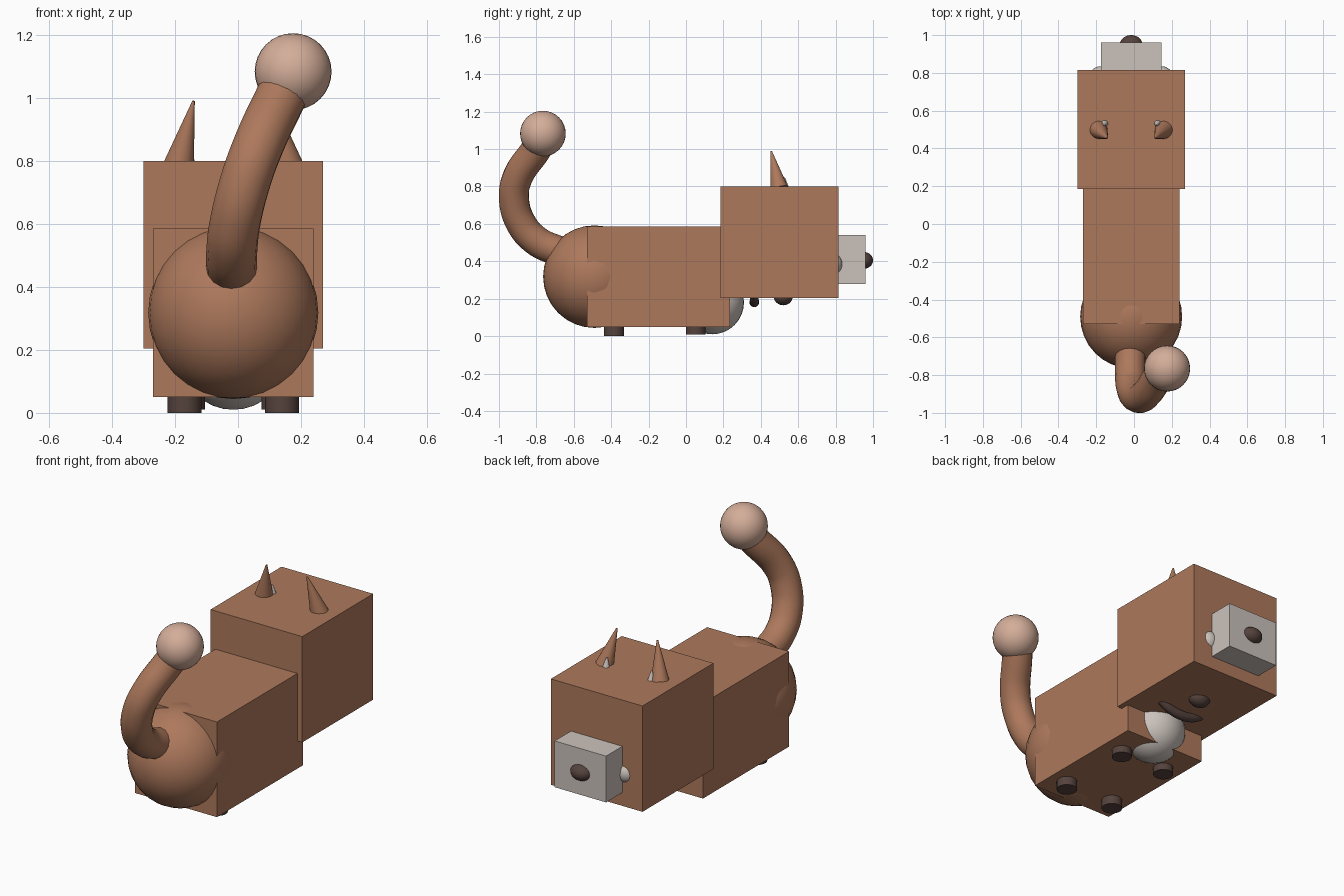
import bpy
import math
from mathutils import Vector

cube = bpy.data.objects.get("Cube")
if cube:
    bpy.data.objects.remove(cube, do_unlink=True)

MID = -0.015  # x of the body's mirror plane


def material(name, rgb):
    m = bpy.data.materials.new(name)
    m.use_nodes = True
    m.diffuse_color = (*rgb, 1)
    m.node_tree.nodes["Principled BSDF"].inputs["Base Color"].default_value = (*rgb, 1)
    return m


FUR = material("brown fur", (0.42, 0.19, 0.107))
PALE = material("pale grey", (0.60, 0.54, 0.50))
PEACH = material("peach tip", (0.66, 0.42, 0.32))
DARK = material("dark brown", (0.09, 0.055, 0.046))


def finish(name, mat, smooth=True):
    ob = bpy.context.object
    ob.name = name
    ob.data.materials.append(mat)
    if smooth:
        bpy.ops.object.shade_smooth_by_angle(angle=math.radians(40))
    return ob


def box(name, lo, hi, mat):
    lo, hi = Vector(lo), Vector(hi)
    bpy.ops.mesh.primitive_cube_add(size=1, location=(lo + hi) / 2)
    bpy.context.object.scale = hi - lo
    return finish(name, mat, False)


def ball(name, loc, radii, mat):
    bpy.ops.mesh.primitive_uv_sphere_add(segments=32, ring_count=16, radius=1, location=loc)
    bpy.context.object.scale = radii
    return finish(name, mat)


def cone(name, base, tip, r1, r2, mat):
    base, tip = Vector(base), Vector(tip)
    axis = tip - base
    bpy.ops.mesh.primitive_cone_add(vertices=32, radius1=r1, radius2=r2, depth=axis.length,
                                    location=(base + tip) / 2,
                                    rotation=axis.to_track_quat('Z', 'Y').to_euler())
    return finish(name, mat)


def tube(name, points, radii, mat):
    cu = bpy.data.curves.new(name, 'CURVE')
    cu.dimensions = '3D'
    cu.bevel_depth = 1.0
    cu.bevel_resolution = 6
    cu.use_fill_caps = True
    sp = cu.splines.new('BEZIER')
    sp.bezier_points.add(len(points) - 1)
    sp.resolution_u = 8
    for bp, co, r in zip(sp.bezier_points, points, radii):
        bp.co = co
        bp.radius = r
        bp.handle_left_type = bp.handle_right_type = 'AUTO'
    ob = bpy.data.objects.new(name, cu)
    bpy.context.collection.objects.link(ob)
    bpy.ops.object.select_all(action='DESELECT')
    ob.select_set(True)
    bpy.context.view_layer.objects.active = ob
    bpy.ops.object.convert(target='MESH')
    return finish(name, mat)


# Body, rump and chest
box("body", (-0.27, -0.53, 0.05), (0.24, 0.235, 0.585), FUR)
ball("rump", (MID, -0.49, 0.318), (0.27, 0.274, 0.274), FUR)
ball("chest", (MID, 0.14, 0.18), (0.17, 0.17, 0.17), PALE)

# Head, muzzle and nose
box("head", (-0.30, 0.185, 0.205), (0.27, 0.815, 0.80), FUR)
box("muzzle", (-0.175, 0.80, 0.28), (0.145, 0.96, 0.54), PALE)
ball("nose", (MID, 0.95, 0.405), (0.06, 0.05, 0.045), DARK)

# Chin details under the head
ball("chin_spot", (MID, 0.52, 0.21), (0.06, 0.05, 0.045), DARK)
tube("mouth",
     [(MID + x, 0.365, z) for x, z in
      ((-0.15, 0.225), (-0.08, 0.193), (0, 0.181), (0.08, 0.193), (0.15, 0.225))],
     [0.018, 0.024, 0.026, 0.024, 0.018], DARK)

# Paired parts: ears, cheeks and legs
for side, s in (("right", -1), ("left", 1)):
    cone("ear_" + side, (MID + s * 0.172, 0.498, 0.79), (MID + s * 0.126, 0.455, 0.99),
         0.048, 0.004, FUR)
    cone("inner_ear_" + side, (MID + s * 0.140, 0.532, 0.79), (MID + s * 0.139, 0.525, 0.848),
         0.02, 0.004, PALE)
    ball("cheek_" + side, (MID + s * 0.162, 0.775, 0.385), (0.06, 0.06, 0.06), PALE)
    cone("rear_leg_" + side, (MID + s * 0.155, -0.385, 0.0), (MID + s * 0.155, -0.385, 0.1),
         0.054, 0.054, DARK)
    cone("fore_leg_" + side, (MID + s * 0.143, 0.052, 0.01), (MID + s * 0.143, 0.052, 0.1),
         0.053, 0.053, DARK)

# Curled tail with a round tip
tube("tail",
     [(-0.02, -0.58, 0.43), (-0.02, -0.70, 0.462), (-0.02, -0.80, 0.51), (-0.01, -0.88, 0.60),
      (0.025, -0.92, 0.74), (0.065, -0.90, 0.85), (0.135, -0.80, 1.0), (0.165, -0.765, 1.06)],
     [0.081] * 8, FUR)
ball("tail_tip", (0.175, -0.765, 1.083), (0.122, 0.122, 0.122), PEACH)
